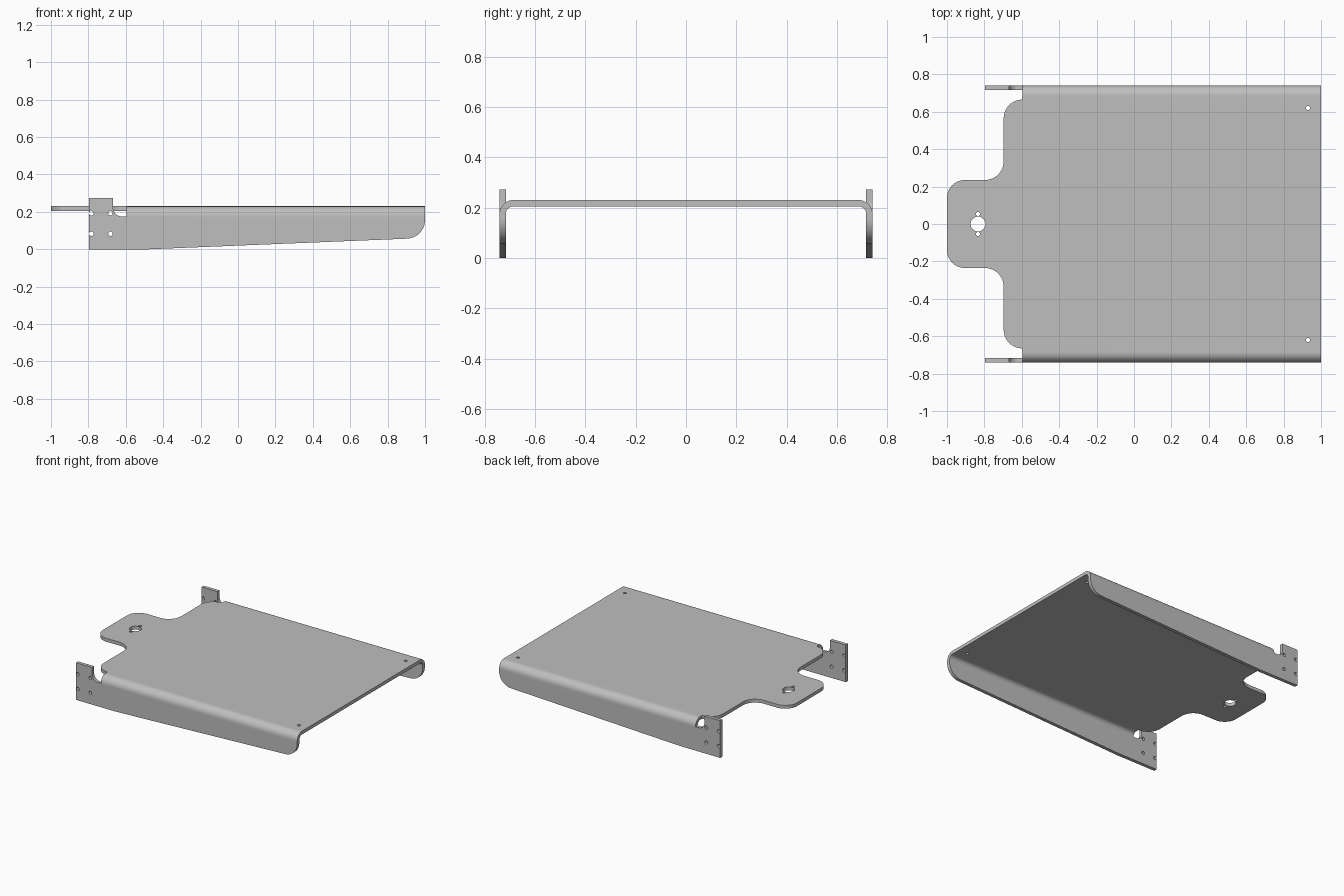
import bpy, bmesh, math
from mathutils import Vector
from mathutils.geometry import tessellate_polygon

if "Cube" in bpy.data.objects:
    bpy.data.objects.remove(bpy.data.objects["Cube"])

W, T, TOP = 0.741, 0.025, 0.23        # half width, sheet thickness, plate top
R = 0.055                             # outer bend radius
X0, X1 = -0.596, 1.0                  # extent of the bends
YB, ZB = W - R, TOP - R               # where the bends start and end


def rounded(points, steps=10):
    """Closed outline from (u, v, corner radius) points."""
    out = []
    for i, (u, v, r) in enumerate(points):
        p = Vector((u, v))
        if r == 0:
            out.append(p)
            continue
        a = (Vector(points[i - 1][:2]) - p).normalized()
        b = (Vector(points[(i + 1) % len(points)][:2]) - p).normalized()
        half = a.angle(b) / 2
        c = p + (a + b).normalized() * (r / math.sin(half))
        s = p + a * (r / math.tan(half)) - c
        e = p + b * (r / math.tan(half)) - c
        sweep = s.angle(e)
        for k in range(steps + 1):
            t = k / steps
            out.append(c + (s * math.sin((1 - t) * sweep) + e * math.sin(t * sweep)) / math.sin(sweep))
    return out


def circle(u, v, r, n=24):
    return [Vector((u + r * math.cos(2 * math.pi * k / n),
                    v + r * math.sin(2 * math.pi * k / n))) for k in range(n)]


def add_sheet(bm, loops, place, is_open):
    """Sheet with holes; place(p, side) puts a 2D point in space, open edges get no wall."""
    flat = [p for loop in loops for p in loop]
    sides = [[bm.verts.new(place(p, s)) for p in flat] for s in (0, 1)]
    for tri in tessellate_polygon([[p.to_3d() for p in loop] for loop in loops]):
        for vs in sides:
            bm.faces.new([vs[i] for i in tri])
    start = 0
    for loop in loops:
        n = len(loop)
        for k in range(n):
            i, j = start + k, start + (k + 1) % n
            if not is_open(flat[i], flat[j]):
                bm.faces.new((sides[0][i], sides[0][j], sides[1][j], sides[1][i]))
        start += n


bm = bmesh.new()

# Top plate with rounded tongue and holes
half = [(X1, YB, 0), (X0, YB, 0), (X0, 0.665, 0), (-0.697, 0.665, 0.1),
        (-0.697, 0.235, 0.1), (-1.0, 0.235, 0.095)]
outline = rounded(half + [(x, -y, r) for x, y, r in reversed(half)])
holes = [circle(-0.834, 0, 0.04, 32)]
for s in (1, -1):
    holes += [circle(-0.834, s * 0.053, 0.011), circle(0.93, s * 0.62, 0.011)]
add_sheet(bm, [outline] + holes,
          lambda p, side: (p.x, p.y, TOP - T * side),
          lambda a, b: abs(a.y - b.y) < 1e-6 and abs(abs(a.y) - YB) < 1e-5)

# Side flanges with mounting tab, relief notch and tapered lower edge
flange = rounded([(-0.797, 0, 0), (-0.475, 0, 0), (X1, 0.0605, 0.1), (X1, ZB, 0),
                  (X0, ZB, 0), (-0.668, ZB, 0.048), (-0.668, 0.273, 0), (-0.797, 0.273, 0)])
bolts = [circle(x, z, 0.012) for x in (-0.784, -0.682) for z in (0.083, 0.192)]
for s in (1, -1):
    add_sheet(bm, [flange] + bolts,
              lambda p, side: (p.x, s * (W - T * side), p.y),
              lambda a, b: abs(a.y - ZB) < 1e-5 and abs(b.y - ZB) < 1e-5
              and (a.x + b.x) / 2 > X0)

# Bends joining plate and flanges
STEPS = 10
for s in (1, -1):
    rings = []
    for k in range(STEPS + 1):
        a = math.pi / 2 * k / STEPS
        rings.append([bm.verts.new((x, s * (YB + r * math.sin(a)), ZB + r * math.cos(a)))
                      for x, r in ((X0, R), (X1, R), (X1, R - T), (X0, R - T))])
    for a, b in zip(rings, rings[1:]):
        for i in range(4):
            j = (i + 1) % 4
            bm.faces.new((a[i], a[j], b[j], b[i]))

bmesh.ops.remove_doubles(bm, verts=bm.verts, dist=0.0002)
bmesh.ops.recalc_face_normals(bm, faces=bm.faces)

mesh = bpy.data.meshes.new("bent_sheet_tray")
bm.to_mesh(mesh)
bm.free()
tray = bpy.data.objects.new("bent_sheet_tray", mesh)
bpy.context.collection.objects.link(tray)

grey = bpy.data.materials.new("grey_metal")
grey.diffuse_color = (0.52, 0.52, 0.52, 1)
grey.use_nodes = True
grey.node_tree.nodes["Principled BSDF"].inputs["Base Color"].default_value = grey.diffuse_color
mesh.materials.append(grey)

# Smooth bends, crisp sheet edges
bpy.context.view_layer.objects.active = tray
tray.select_set(True)
bpy.ops.object.shade_smooth_by_angle(angle=math.radians(30))
weighted = tray.modifiers.new("weighted_normals", 'WEIGHTED_NORMAL')
weighted.keep_sharp = True
